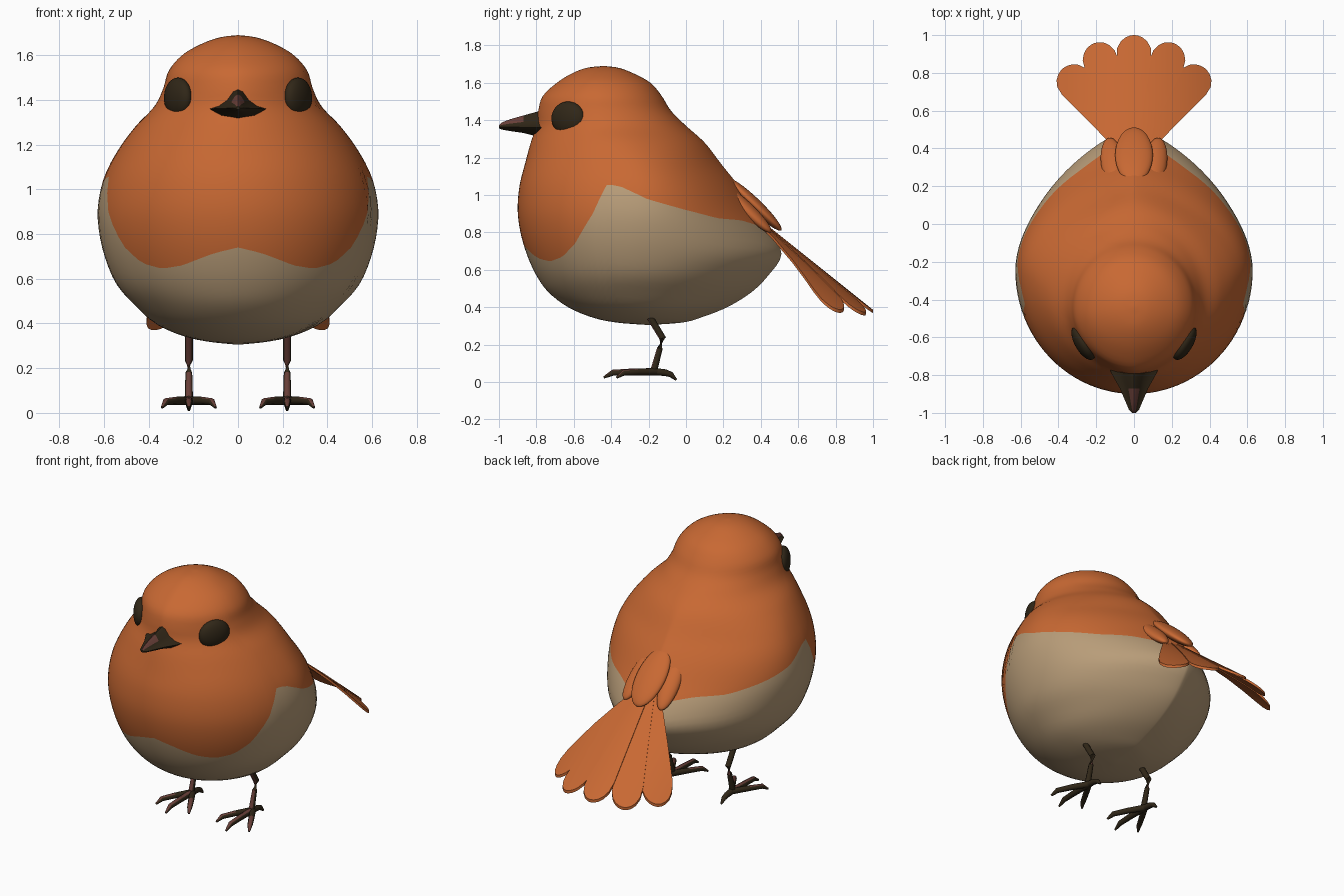
import bpy, bmesh, math
from mathutils import Vector, Matrix

if "Cube" in bpy.data.objects:
    bpy.data.objects.remove(bpy.data.objects["Cube"])


def material(name, rgb):
    m = bpy.data.materials.new(name)
    m.diffuse_color = (*rgb, 1)
    m.use_nodes = True
    m.node_tree.nodes["Principled BSDF"].inputs["Base Color"].default_value = m.diffuse_color
    return m


ORANGE = material("orange plumage", (0.58, 0.14, 0.033))
BEIGE = material("beige belly", (0.48, 0.335, 0.19))
DARK = material("dark brown", (0.03, 0.02, 0.009))
PINK = material("reddish brown", (0.14, 0.05, 0.04))


def finish(name, bm, mats, angle=40):
    bmesh.ops.remove_doubles(bm, verts=bm.verts, dist=1e-5)
    bmesh.ops.recalc_face_normals(bm, faces=bm.faces)
    me = bpy.data.meshes.new(name)
    bm.to_mesh(me)
    bm.free()
    for m in mats:
        me.materials.append(m)
    ob = bpy.data.objects.new(name, me)
    bpy.context.collection.objects.link(ob)
    bpy.ops.object.select_all(action='DESELECT')
    ob.select_set(True)
    bpy.context.view_layer.objects.active = ob
    bpy.ops.object.shade_smooth_by_angle(angle=math.radians(angle))
    return ob


def loft(bm, rings, mat=lambda i, j: 0, caps=True):
    vs = [[bm.verts.new(p) for p in r] for r in rings]
    n = len(vs[0])
    for i in range(len(vs) - 1):
        for j in range(n):
            k = (j + 1) % n
            f = bm.faces.new((vs[i][j], vs[i][k], vs[i + 1][k], vs[i + 1][j]))
            f.material_index = mat(i, j)
    if caps:
        bm.faces.new(vs[0])
        bm.faces.new(vs[-1])


# Body and head: horizontal sections (height, half width, front y, back y, widest y)
BODY = [(.305, 0, -.2, -.2, -.2), (.318, .13, -.37, -.02, -.2), (.345, .25, -.5, .08, -.22),
        (.40, .37, -.63, .22, -.24), (.48, .46, -.735, .35, -.25), (.57, .54, -.80, .44, -.25),
        (.68, .59, -.85, .51, -.25), (.80, .62, -.885, .46, -.25), (.92, .627, -.90, .37, -.25),
        (1.05, .60, -.89, .28, -.26), (1.17, .54, -.86, .185, -.29), (1.28, .46, -.83, .10, -.35),
        (1.37, .375, -.80, 0, -.41), (1.45, .335, -.79, -.08, -.44), (1.53, .31, -.765, -.13, -.45),
        (1.60, .25, -.69, -.19, -.45), (1.65, .165, -.61, -.28, -.45),
        (1.68, .08, -.53, -.36, -.44), (1.69, 0, -.44, -.44, -.44)]
# Plumage edge: (angle round the body from front to back, height)
EDGE = [(-90, .74), (-80, .715), (-65, .66), (-54, .645), (-43, .67), (-33, .745), (-23, .89),
        (-18, 1.0), (-15, 1.055), (-9, 1.05), (4, .98), (22, .925), (40, .875), (55, .865),
        (75, .82), (90, .79)]


def section(u):
    i = min(int(u), len(BODY) - 2)
    t = u - i
    p = [BODY[max(0, min(len(BODY) - 1, i + k))] for k in (-1, 0, 1, 2)]
    return [b + .5 * t * (c - a + t * (2 * a - 5 * b + 4 * c - d + t * (3 * (b - c) + d - a)))
            for a, b, c, d in zip(*p)]


def body_point(u, a):
    z, w, yf, yb, c = section(u)
    h = max(0, min(1, (z - 1.15) / .25))
    s, co = math.sin(a), math.cos(a)
    e = 1 + .2 * h if s < 0 else 1.5 - .5 * h
    y = c + s * ((c - yf) if s < 0 else (yb - c))
    return (math.copysign(max(w, 0) * abs(co) ** e, co), y, z)


def edge_u(a):
    d = math.degrees(math.asin(max(-1, min(1, math.sin(a)))))
    z = EDGE[-1][1]
    for (d0, z0), (d1, z1) in zip(EDGE, EDGE[1:]):
        if d0 <= d <= d1:
            z = z0 + (z1 - z0) * (d - d0) / (d1 - d0)
            break
    lo, hi = 3, 14
    for _ in range(30):
        mid = (lo + hi) / 2
        lo, hi = (mid, hi) if section(mid)[0] < z else (lo, mid)
    return lo


SEG, LOW, HIGH = 96, 24, 40
top = len(BODY) - 1
angles = [2 * math.pi * j / SEG for j in range(SEG)]
edges = [edge_u(a) for a in angles]
rings = []
for i in range(LOW + HIGH + 1):
    rings.append([body_point(e * i / LOW if i <= LOW else e + (top - e) * (i - LOW) / HIGH, a)
                  for a, e in zip(angles, edges)])
bm = bmesh.new()
loft(bm, rings, lambda i, j: 1 if i < LOW else 0, caps=False)
finish("body", bm, [ORANGE, BEIGE], 80)


def ellipsoid(name, centre, axes, radii, mat):
    bm = bmesh.new()
    bmesh.ops.create_uvsphere(bm, u_segments=32, v_segments=16, radius=1)
    cols = [Vector(a).normalized() * r for a, r in zip(axes, radii)]
    rot = Matrix(cols).transposed().to_4x4()
    bmesh.ops.transform(bm, matrix=Matrix.Translation(centre) @ rot, verts=bm.verts)
    finish(name, bm, [mat], 80)


# Eyes, and the side feathers covering the root of the tail
for side, s in (("right", 1), ("left", -1)):
    ellipsoid(side + "_eye", (s * .268, -.63, 1.41),
              [(s * .5, .87, 0), (0, 0, 1), (s * .87, -.5, 0)], (.1, .09, .045), DARK)
    ellipsoid(side + "_tail_covert", (s * .115, .325, .925),
              [(1, -s * .2, 0), (s * .1, .72, -.69), (0, .69, .72)], (.06, .18, .035), ORANGE)
ellipsoid("middle_tail_covert", (0, .365, .95),
          [(1, 0, 0), (0, .72, -.69), (0, .69, .72)], (.1, .2, .035), ORANGE)

# Beak: (y, half width, top, middle, bottom)
HALF = [(0, 1), (.18, .88), (.4, .45), (.7, .14), (1, 0), (.65, -.65)]
SHAPE = HALF + [(0, -1)] + [(-x, h) for x, h in HALF[:0:-1]]
rings = []
for y, w, zt, zm, zb in [(-.72, .145, 1.46, 1.36, 1.30), (-.79, .12, 1.447, 1.36, 1.312),
                         (-.87, .075, 1.425, 1.362, 1.332), (-.94, .045, 1.405, 1.363, 1.342),
                         (-.985, .026, 1.388, 1.364, 1.35), (-1.0, .01, 1.374, 1.364, 1.356)]:
    rings.append([(x * w, y, zm + h * ((zt - zm) if h > 0 else (zm - zb))) for x, h in SHAPE])
bm = bmesh.new()
loft(bm, rings, lambda i, j: 1 if i >= 2 and j in (0, 1, 10, 11) else 0)
finish("beak", bm, [DARK, PINK])


# Legs and toes: tapered tubes with reddish scales on the front or top
def tube(bm, path, radii, sides=8):
    pts = [Vector(p) for p in path]
    rings = []
    for i, (p, r) in enumerate(zip(pts, radii)):
        d = pts[min(i + 1, len(pts) - 1)] - pts[max(i - 1, 0)]
        q = d.to_track_quat('Z', 'X')
        rings.append([p + q @ Vector((r * math.cos(2 * math.pi * k / sides),
                                      r * math.sin(2 * math.pi * k / sides), 0))
                      for k in range(sides)])
    loft(bm, rings)


for side, s in (("right", 1), ("left", -1)):
    x = s * .22
    bm = bmesh.new()
    tube(bm, [(x, -.21, .38), (x, -.18, .325), (x, -.125, .235), (x, -.14, .18), (x, -.175, .05)],
         [.018, .018, .018, .015, .019])
    for dx, tip in ((0, -.44), (.12, -.37), (-.12, -.37)):
        run = tip + .17
        tube(bm, [(x, -.16, .055), (x + dx * .5, -.17 + run * .45, .054),
                  (x + dx * .85, -.17 + run * .82, .05), (x + dx, tip, .024)],
             [.02, .018, .016, .006])
    tube(bm, [(x, -.19, .058), (x, -.11, .05), (x, -.08, .04), (x, -.052, .012)],
         [.02, .018, .015, .006])
    bm.normal_update()
    bmesh.ops.recalc_face_normals(bm, faces=bm.faces)
    for f in bm.faces:
        c = f.calc_center_median()
        shin = c.z > .09 and f.normal.y < -.4
        toe = c.z < .09 and c.y < -.22 and f.normal.z > .5
        f.material_index = 1 if shin or toe else 0
    finish(side + "_leg", bm, [DARK, PINK], 50)


# Tail: five feathers fanned out from the rump
def tail_point(r, across, ang, lift):
    x = r * math.sin(ang) + across * math.cos(ang)
    y = .3 + r * math.cos(ang) - across * math.sin(ang)
    return (x, y, .85 - .8 * (y - .42) - .9 * x * x + lift)


for i in range(-2, 3):
    length = (.70, .69, .645)[abs(i)]
    ang = math.radians(17.5 * i)
    rows = [.1, .25, .4, .5, .58] + [.58 + .12 * math.sin(math.radians(a)) for a in (25, 45, 62, 77, 87)]
    rings = []
    for r in rows:
        w = .158 * r if r <= .58 else .095 * (1 - ((r - .58) / .12) ** 2.4) ** .5
        line = [(r * length / .70, w * k / 3) for k in range(-3, 4)]
        lift = -.006 * abs(i)
        rings.append([tail_point(a, b, ang, lift) for a, b in line]
                     + [tail_point(a, b, ang, lift - .018) for a, b in reversed(line)])
    bm = bmesh.new()
    loft(bm, rings)
    finish("tail_feather_%d" % (i + 3), bm, [ORANGE])
